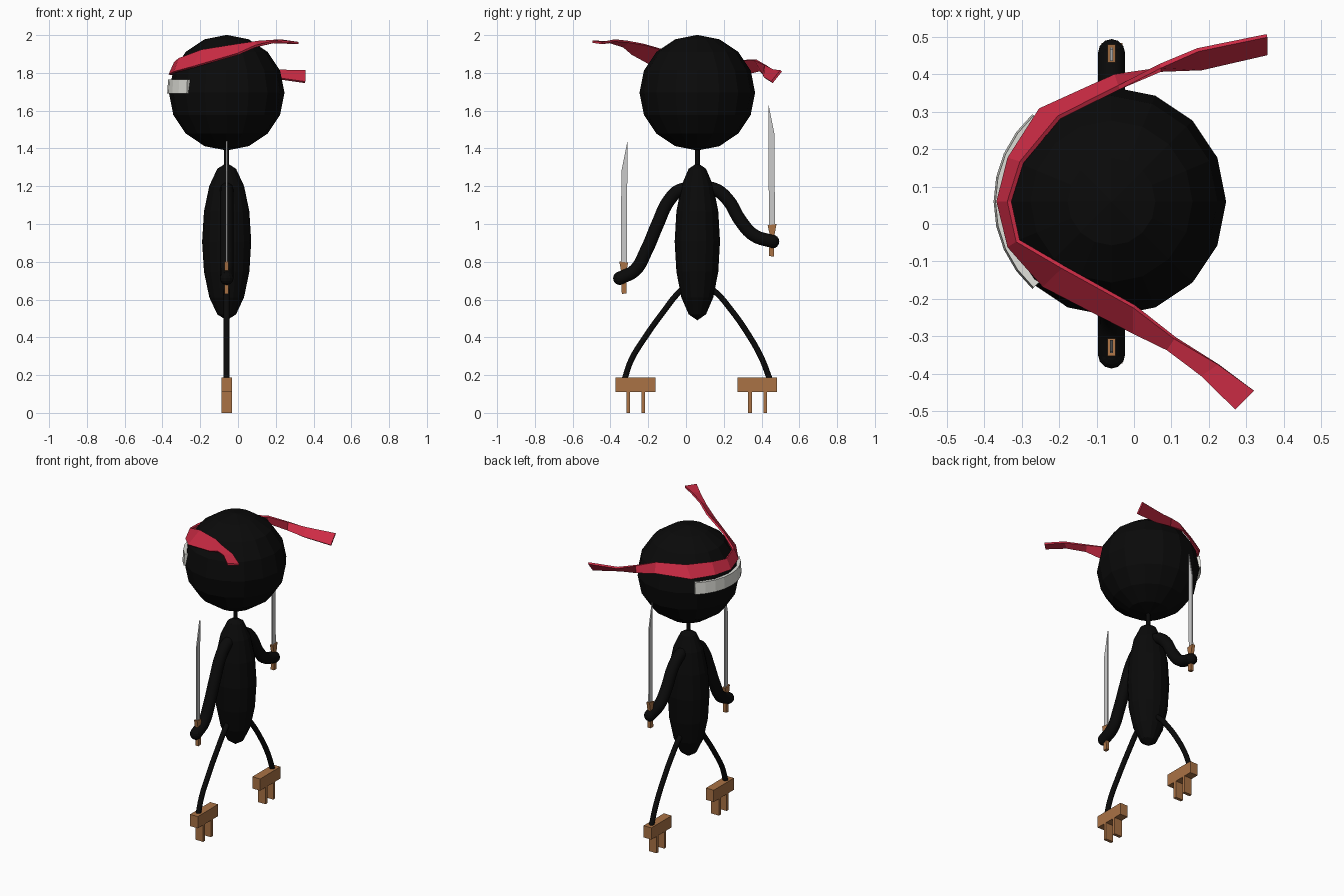
import bpy, bmesh
from math import cos, sin, radians
from mathutils import Vector

if "Cube" in bpy.data.objects:
    bpy.data.objects.remove(bpy.data.objects["Cube"])

X0, Y0 = -0.06, 0.06   # axis of the figure


def material(name, rgb):
    m = bpy.data.materials.new(name)
    m.diffuse_color = (*rgb, 1)
    m.use_nodes = True
    m.node_tree.nodes["Principled BSDF"].inputs["Base Color"].default_value = m.diffuse_color
    return m


BLACK = material("black", (0.003, 0.003, 0.003))
RED = material("red cloth", (0.62, 0.025, 0.06))
WOOD = material("wood", (0.40, 0.17, 0.06))
WHITE = material("off white", (0.75, 0.75, 0.70))


def finish(ob, name, mat):
    ob.name = name
    if mat:
        ob.data.materials.append(mat)
    return ob


def ball(name, loc, scale, mat, seg=16, rings=8):
    bpy.ops.mesh.primitive_uv_sphere_add(segments=seg, ring_count=rings, radius=1, location=loc)
    ob = bpy.context.object
    ob.scale = scale
    return finish(ob, name, mat)


def box(name, lo, hi, mat):
    lo, hi = Vector(lo), Vector(hi)
    bpy.ops.mesh.primitive_cube_add(size=1, location=(lo + hi) / 2)
    ob = bpy.context.object
    ob.scale = hi - lo
    return finish(ob, name, mat)


def tube(name, yz, r, mat):
    """Round smooth limb through points lying in the plane x = X0."""
    cu = bpy.data.curves.new(name, 'CURVE')
    cu.dimensions = '3D'
    cu.bevel_depth, cu.bevel_resolution, cu.resolution_u = r, 3, 5
    cu.use_fill_caps = True
    sp = cu.splines.new('BEZIER')
    sp.bezier_points.add(len(yz) - 1)
    for p, (y, z) in zip(sp.bezier_points, yz):
        p.co = (X0, y, z)
        p.handle_left_type = p.handle_right_type = 'AUTO'
    ob = bpy.data.objects.new(name, cu)
    bpy.context.collection.objects.link(ob)
    return finish(ob, name, mat)


def mesh(name, verts, faces, mat):
    me = bpy.data.meshes.new(name)
    me.from_pydata(verts, [], faces)
    bm = bmesh.new()
    bm.from_mesh(me)
    bmesh.ops.recalc_face_normals(bm, faces=bm.faces)
    bm.to_mesh(me)
    bm.free()
    ob = bpy.data.objects.new(name, me)
    bpy.context.collection.objects.link(ob)
    return finish(ob, name, mat)


def plate(name, yz, t, mat):
    """Flat outline in the yz plane, extruded to thickness t."""
    n = len(yz)
    verts = [(X0 + s * t / 2, y, z) for s in (-1, 1) for y, z in yz]
    faces = [list(range(n)), list(range(n, 2 * n))]
    faces += [(i, (i + 1) % n, (i + 1) % n + n, i + n) for i in range(n)]
    return mesh(name, verts, faces, mat)


def ribbon(name, pairs, t, mat, offset=0):
    """Strip between paired edge points, thickened."""
    verts = [p for pair in pairs for p in pair]
    faces = [(2 * i, 2 * i + 1, 2 * i + 3, 2 * i + 2) for i in range(len(pairs) - 1)]
    ob = mesh(name, verts, faces, mat)
    mod = ob.modifiers.new("thickness", 'SOLIDIFY')
    mod.thickness, mod.offset = t, offset
    return ob


# head, neck and body
ball("head", (X0, Y0, 1.695), (0.306,) * 3, BLACK)
ball("body", (X0, Y0, 0.907), (0.13, 0.12, 0.417), BLACK)
bpy.ops.mesh.primitive_cylinder_add(vertices=12, radius=0.013, depth=0.16, location=(X0, Y0, 1.36))
finish(bpy.context.object, "neck", BLACK)

# arms with rounded hands
arms = {
    "front": [(0.03, 1.18), (-0.03, 1.18), (-0.09, 1.125), (-0.15, 1.0),
              (-0.21, 0.86), (-0.27, 0.755), (-0.35, 0.713)],
    "back": [(0.09, 1.19), (0.15, 1.185), (0.22, 1.13), (0.29, 1.015),
             (0.36, 0.94), (0.458, 0.907)],
}
for side, path in arms.items():
    tube(side + "_arm", path, 0.036, BLACK)
    y, z = path[-1]
    ball(side + "_hand", (X0, y, z), (0.036,) * 3, BLACK, 12, 8)

# legs
tube("front_leg", [(0.02, 0.68), (-0.03, 0.645), (-0.12, 0.535), (-0.22, 0.395),
                   (-0.29, 0.28), (-0.325, 0.18)], 0.016, BLACK)
tube("back_leg", [(0.09, 0.68), (0.15, 0.645), (0.235, 0.55), (0.33, 0.415),
                  (0.40, 0.29), (0.443, 0.18)], 0.016, BLACK)

# wooden sandals: sole and two teeth
for side, y in (("front", -0.372), ("back", 0.273)):
    box(side + "_sandal_sole", (-0.087, y, 0.11), (-0.031, y + 0.21, 0.187), WOOD)
    for k, d in enumerate((0.056, 0.136)):
        box(f"{side}_sandal_tooth_{k}", (-0.087, y + d, 0), (-0.031, y + d + 0.02, 0.115), WOOD)

# swords: flared handle and pointed blade, tip on the inner side
for side, y, z, s in (("front", -0.328, 0.63, 1), ("back", 0.454, 0.828, -1)):
    grip = [(-0.012, 0), (0.014, 0.002), (0.012, 0.12), (0.022, 0.165), (-0.025, 0.172), (-0.014, 0.11)]
    plate(side + "_sword_handle", [(y + s * a, z + b) for a, b in grip], 0.022, WOOD)
    blade = [(-0.017, 0.15), (0.015, 0.15), (0.018, 0.81), (-0.014, 0.65)]
    plate(side + "_sword_blade", [(y + s * a, z + b) for a, b in blade], 0.008, None)

# pale eye strip wrapped round the face
pairs = []
for k in range(9):
    a = radians(132 + 12 * k)
    pairs.append([(X0 + r * cos(a), Y0 + r * sin(a), z) for r, z in ((0.304, 1.69), (0.299, 1.765))])
ribbon("eye_strip", pairs, 0.022, WHITE)

# headband: lower and upper edge points, from one tail end round to the other
ribbon("headband", [
    [(0.355, 0.455, 1.75), (0.355, 0.503, 1.81)],
    [(0.18, 0.415, 1.775), (0.17, 0.465, 1.815)],
    [(0.07, 0.412, 1.79), (0.07, 0.422, 1.84)],
    [(-0.05, 0.395, 1.81), (-0.04, 0.365, 1.87)],
    [(-0.25, 0.305, 1.79), (-0.20, 0.285, 1.865)],
    [(-0.333, 0.175, 1.79), (-0.30, 0.165, 1.865)],
    [(-0.362, 0.06, 1.79), (-0.333, 0.06, 1.855)],
    [(-0.333, -0.06, 1.805), (-0.31, -0.045, 1.875)],
    [(-0.24, -0.165, 1.83), (-0.19, -0.115, 1.92)],
    [(0.0, -0.29, 1.90), (0.0, -0.22, 1.95)],
    [(0.09, -0.335, 1.94), (0.11, -0.305, 1.965)],
    [(0.18, -0.405, 1.963), (0.225, -0.375, 1.972)],
    [(0.27, -0.495, 1.965), (0.32, -0.445, 1.958)],
], 0.012, RED)
